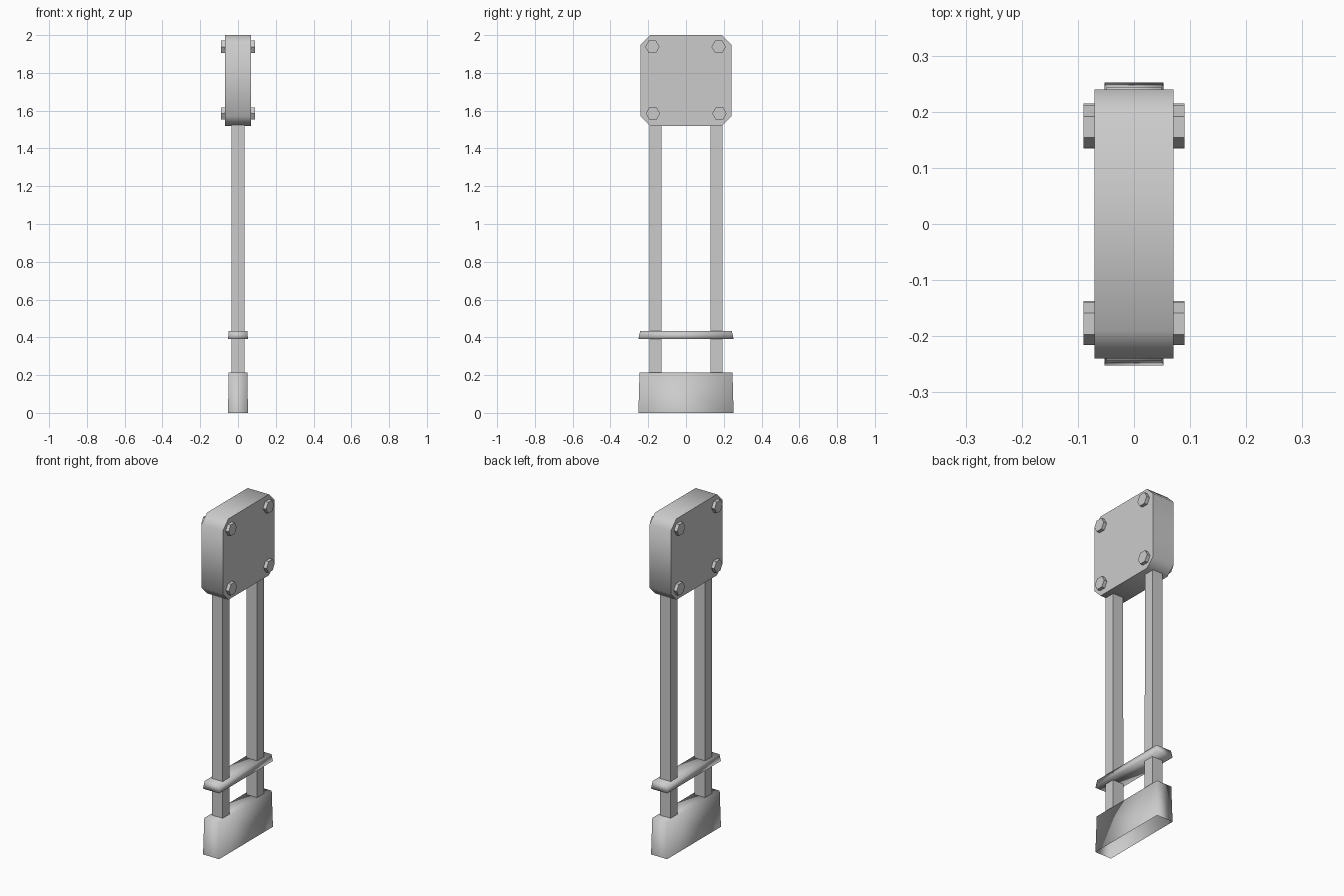
import bpy, bmesh, math
from mathutils import Matrix

if "Cube" in bpy.data.objects:
    bpy.data.objects.remove(bpy.data.objects["Cube"])


def finish(name, bm, smooth=None):
    bmesh.ops.recalc_face_normals(bm, faces=bm.faces)
    me = bpy.data.meshes.new(name)
    bm.to_mesh(me)
    bm.free()
    ob = bpy.data.objects.new(name, me)
    bpy.context.collection.objects.link(ob)
    if smooth is not None:
        bpy.ops.object.select_all(action='DESELECT')
        ob.select_set(True)
        bpy.context.view_layer.objects.active = ob
        bpy.ops.object.shade_smooth_by_angle(angle=math.radians(smooth))
    return ob


def tapered_box(name, low, high, z0, z1, y=0, open_bottom=False, smooth=None):
    """Box whose half sizes (x, y) go from low at z0 to high at z1."""
    bm = bmesh.new()
    bmesh.ops.create_cube(bm, size=2)
    for v in bm.verts:
        hx, hy = high if v.co.z > 0 else low
        v.co = (v.co.x * hx, v.co.y * hy + y, z1 if v.co.z > 0 else z0)
    bm.normal_update()
    if open_bottom:
        bottom = [f for f in bm.faces if f.normal.z < -0.9]
        bmesh.ops.delete(bm, geom=bottom, context='FACES_ONLY')
        ob = finish(name, bm, smooth)
        return ob
    return finish(name, bm, smooth)


# Hollow foot, open underneath, and the crossbar above it
tapered_box("foot", (0.053, 0.252), (0.049, 0.246), 0, 0.215, open_bottom=True, smooth=100)
tapered_box("crossbar", (0.053, 0.252), (0.049, 0.243), 0.39, 0.433, smooth=100)

# Two upright posts
for side in (-1, 1):
    tapered_box("post", (0.035, 0.032), (0.034, 0.032), 0.21, 1.535, y=side * 0.161)

# Head block: square profile with cut corners, extruded along x
h, c, zc = 0.24, 0.19, 1.76
profile = [(-c, -h), (c, -h), (h, -c), (h, c), (c, h), (-c, h), (-h, c), (-h, -c)]
bm = bmesh.new()
face = bm.faces.new([bm.verts.new((-0.07, y, zc + z)) for y, z in profile])
ext = bmesh.ops.extrude_face_region(bm, geom=[face], use_keep_orig=True)
moved = [g for g in ext["geom"] if isinstance(g, bmesh.types.BMVert)]
bmesh.ops.translate(bm, vec=(0.14, 0, 0), verts=moved)
finish("head_block", bm, 50)

# Hexagonal bolt heads on both faces of the head block
for sx in (-1, 1):
    for y, z in ((-0.178, 1.938), (0.173, 1.938), (-0.175, 1.585), (0.177, 1.585)):
        bm = bmesh.new()
        bmesh.ops.create_cone(bm, cap_ends=True, segments=6, radius1=0.038,
                              radius2=0.038, depth=0.03)
        # spin so that a corner points along y, then lay the axis along x
        for v in bm.verts:
            a = round(math.degrees(math.atan2(v.co.y, v.co.x))) // 60
        turn = Matrix.Rotation(math.radians(90), 4, 'Y')
        first = bm.verts[:][0].co
        spin = Matrix.Rotation(math.radians(90) - math.atan2(first.y, first.x), 4, 'Z')
        bmesh.ops.transform(bm, matrix=Matrix.Translation((sx * 0.075, y, z)) @ turn @ spin,
                            verts=bm.verts)
        finish("bolt", bm)
